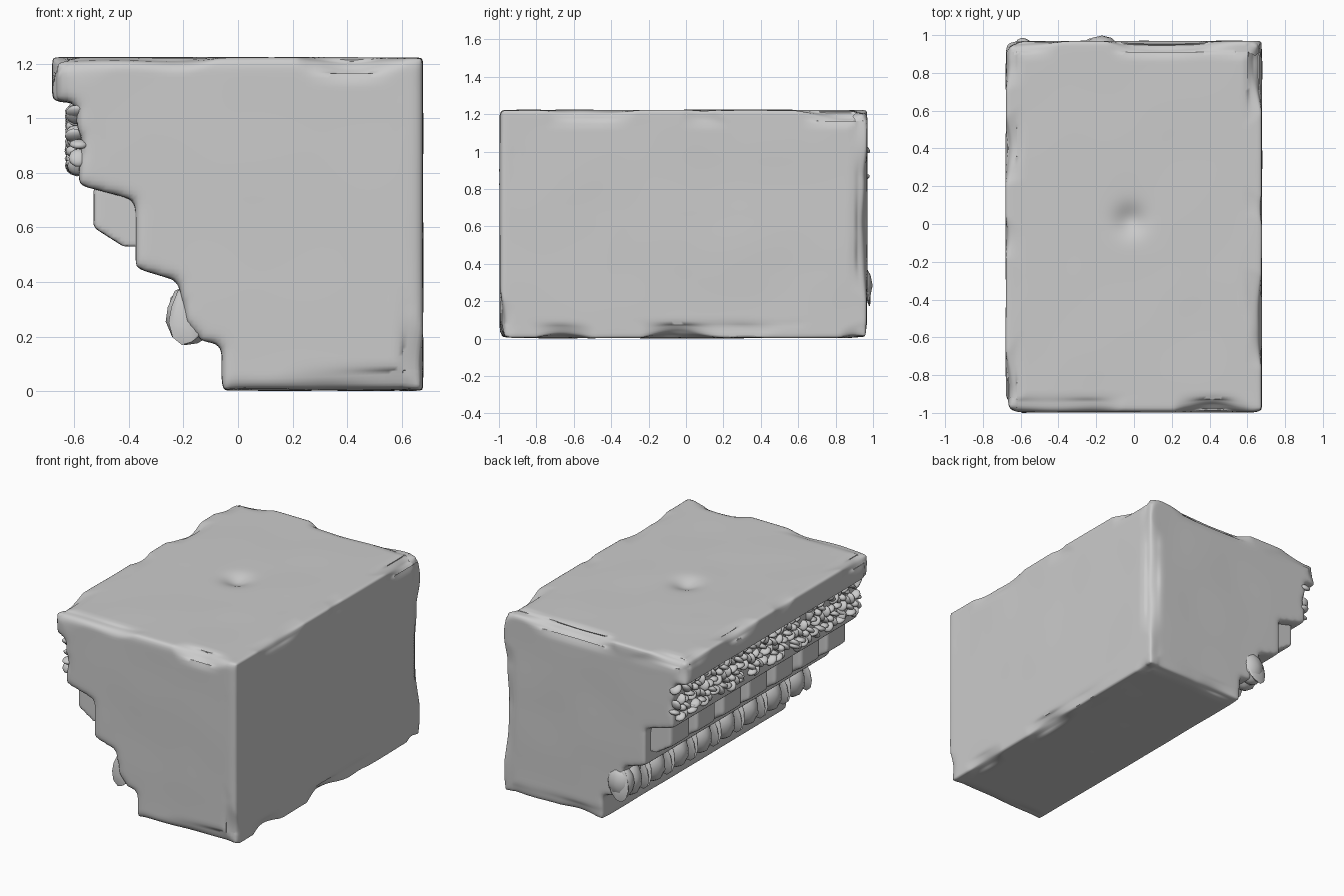
import bpy, bmesh, math, random
from mathutils import Vector, Matrix, noise

if "Cube" in bpy.data.objects:
    bpy.data.objects.remove(bpy.data.objects["Cube"])

random.seed(4)
Y0, Y1 = -1.0, 0.972


def make(name, bm):
    bmesh.ops.recalc_face_normals(bm, faces=bm.faces)
    me = bpy.data.meshes.new(name)
    bm.to_mesh(me)
    bm.free()
    ob = bpy.data.objects.new(name, me)
    bpy.context.collection.objects.link(ob)
    return ob


def extrude(bm, profile, y0, y1):
    a = [bm.verts.new((x, y0, z)) for x, z in profile]
    b = [bm.verts.new((x, y1, z)) for x, z in profile]
    n = len(a)
    bm.faces.new(a)
    bm.faces.new(b[::-1])
    for i in range(n):
        bm.faces.new((a[i], b[i], b[(i + 1) % n], a[(i + 1) % n]))


def ellipsoid(bm, loc, size, rot=(0, 0, 0)):
    m = Matrix.Translation(loc)
    for ang, ax in zip(rot, "XYZ"):
        m = m @ Matrix.Rotation(ang, 4, ax)
    m = m @ Matrix.Diagonal((*size, 1))
    bmesh.ops.create_icosphere(bm, subdivisions=2, radius=1, matrix=m)


def soften(ob, voxel, repeat):
    # fuse and round the stone, then bake the modifiers
    r = ob.modifiers.new("fuse", 'REMESH')
    r.mode, r.voxel_size = 'VOXEL', voxel
    s = ob.modifiers.new("wear", 'SMOOTH')
    s.iterations, s.factor = repeat, 0.5
    dg = bpy.context.evaluated_depsgraph_get()
    ob.data = bpy.data.meshes.new_from_object(ob.evaluated_get(dg))
    ob.modifiers.clear()


def smooth(ob, angle=40):
    bpy.ops.object.select_all(action='DESELECT')
    ob.select_set(True)
    bpy.context.view_layer.objects.active = ob
    bpy.ops.object.shade_smooth_by_angle(angle=math.radians(angle))


# Main cornice block with stepped moulding on the left side
profile = [(0.68, 0), (0.68, 1.225), (-0.682, 1.225), (-0.682, 1.06),
           (-0.585, 1.055), (-0.595, 0.98), (-0.57, 0.92), (-0.58, 0.85),
           (-0.585, 0.755), (-0.375, 0.70), (-0.375, 0.45), (-0.225, 0.405),
           (-0.21, 0.36), (-0.19, 0.25), (-0.13, 0.18), (-0.06, 0.175),
           (-0.06, 0.0)]
bm = bmesh.new()
extrude(bm, profile, Y0, Y1)
body = make("cornice_block", bm)
soften(body, 0.017, 9)

# Chipped arrises, gentle unevenness and the hollow in the top
for v in body.data.vertices:
    p = v.co
    faces = sorted((0.68 - p.x, p.y - Y0, Y1 - p.y, p.z, 1.225 - p.z, p.x + 0.682))
    near_edge = max(0.0, 1 - faces[1] / 0.10)
    chip = max(0.0, noise.noise(p * 3.5 + Vector((7, 2, 5))) + 0.1)
    worn = 0.06 * near_edge * chip + 0.003 * (1 + noise.noise(p * 3))
    inward = Vector((0.0, 0.0, 0.6)) - Vector((p.x, p.y, p.z))
    d = Vector()
    for gap, axis in ((0.68 - p.x, (-1, 0, 0)), (p.y - Y0, (0, 1, 0)),
                      (Y1 - p.y, (0, -1, 0)), (p.z, (0, 0, 1)),
                      (1.225 - p.z, (0, 0, -1)), (p.x + 0.682, (1, 0, 0))):
        if gap < 0.06:
            d += Vector(axis) * worn
    if p.z > 1.15:
        r2 = (p.x + 0.02) ** 2 + (p.y - 0.02) ** 2
        d.z -= 0.035 * math.exp(-r2 / 0.006)
    v.co = p + d
smooth(body, 60)

# Row of dentils
bm = bmesh.new()
dentil = [(-0.53, 0.755), (-0.53, 0.60), (-0.42, 0.53), (-0.34, 0.53), (-0.34, 0.755)]
count, pitch = 7, 0.275
for i in range(count):
    y = -0.94 + i * pitch
    extrude(bm, dentil, y, y + 0.20)
dentils = make("dentils", bm)
soften(dentils, 0.014, 4)
smooth(dentils, 60)

# Egg-and-dart moulding
bm = bmesh.new()
pitch = 0.246
for i in range(8):
    y = -0.86 + i * pitch
    ellipsoid(bm, (-0.165, y, 0.285), (0.10, 0.088, 0.12), (0, 0.25, 0))
    for side in (-1, 1):
        ellipsoid(bm, (-0.175, y + side * 0.105, 0.29), (0.075, 0.014, 0.125), (side * 0.12, 0.25, 0))
# broken end lump at the back
ellipsoid(bm, (-0.17, 0.93, 0.285), (0.09, 0.068, 0.11))
eggs = make("egg_moulding", bm)
smooth(eggs, 60)

# Carved foliage band: curled leaves and lobes
bm = bmesh.new()
step = 0.13
for i in range(15):
    y = -0.92 + i * step
    up = 1 if i % 2 else -1
    for k in range(7):
        a = k * math.tau / 7 + i
        loc = (-0.592 + random.uniform(-0.008, 0.012), y + 0.052 * math.cos(a),
               0.925 + up * 0.045 + 0.058 * math.sin(a))
        ellipsoid(bm, loc, (0.036, 0.036, 0.017), (a + 0.7, 0, random.uniform(-0.5, 0.5)))
    ellipsoid(bm, (-0.60, y, 0.925 + up * 0.045), (0.032, 0.022, 0.022))
    for k in range(3):
        loc = (-0.59, y + random.uniform(-0.06, 0.06), 0.925 - up * random.uniform(0.06, 0.10))
        ellipsoid(bm, loc, (0.04, 0.042, 0.018), (random.uniform(0, math.pi), 0, 0))
leaves = make("carved_foliage", bm)
smooth(leaves, 60)
